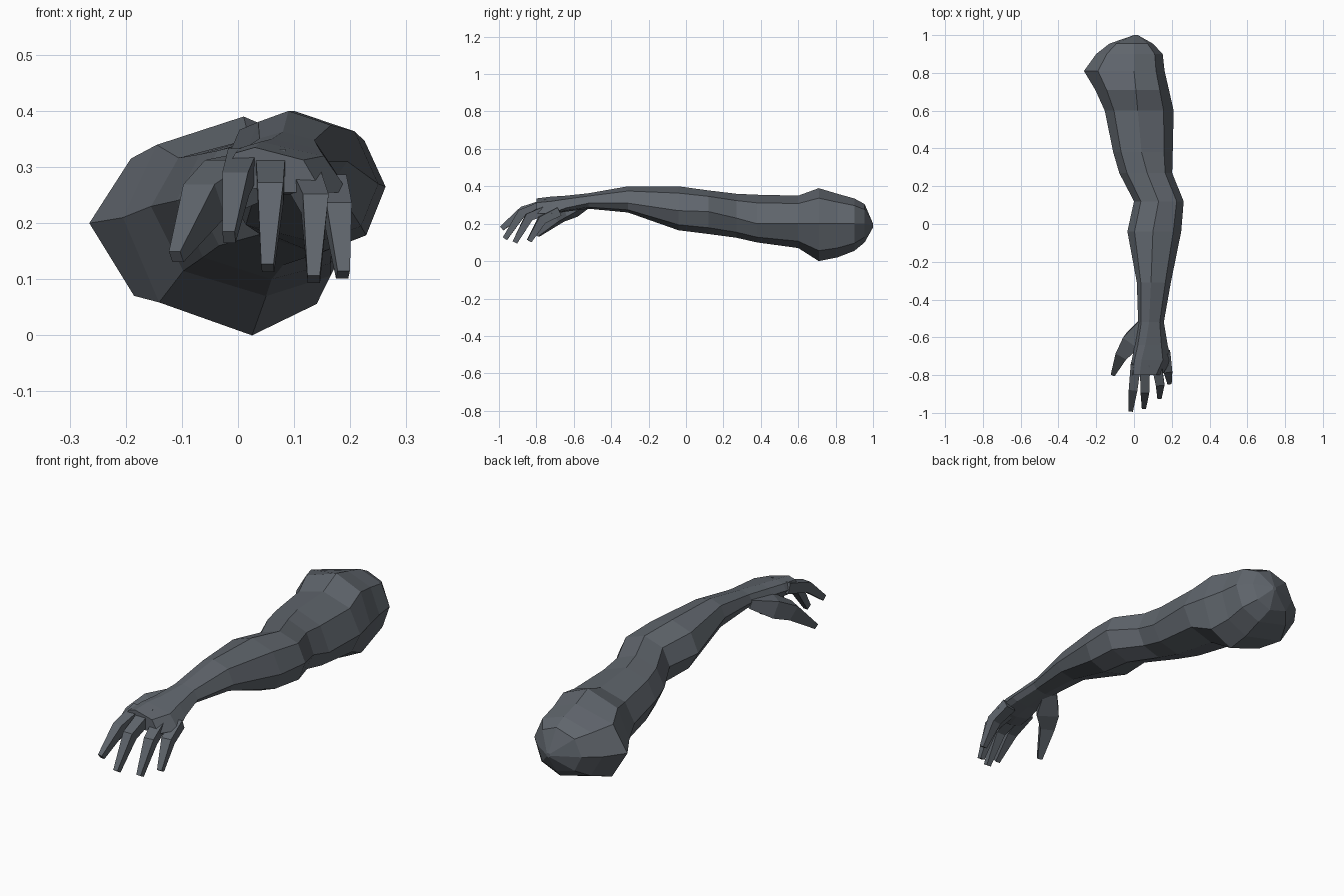
import bpy, math
from mathutils import Vector

skin = bpy.data.materials.new("slate grey")
skin.diffuse_color = (0.115, 0.13, 0.15, 1)


def loft(name, rings):
    """Skin a list of equal-sized rings and cap both ends."""
    n = len(rings[0])
    verts = [v for r in rings for v in r]
    faces = [tuple(range(n))[::-1], tuple(range(len(verts) - n, len(verts)))]
    for i in range(len(rings) - 1):
        for k in range(n):
            a, b = i * n + k, i * n + (k + 1) % n
            faces.append((a, b, b + n, a + n))
    me = bpy.data.meshes.new(name)
    me.from_pydata(verts, [], faces)
    me.materials.append(skin)
    ob = bpy.data.objects.new(name, me)
    bpy.context.collection.objects.link(ob)
    bpy.context.view_layer.objects.active = ob
    ob.select_set(True)
    bpy.ops.object.mode_set(mode='EDIT')
    bpy.ops.mesh.select_all(action='SELECT')
    bpy.ops.mesh.remove_doubles(threshold=0.0005)
    bpy.ops.mesh.normals_make_consistent(inside=False)
    bpy.ops.object.mode_set(mode='OBJECT')
    ob.select_set(False)
    return ob


def section(y, xl, zl, xt, zt, xr, zr, xb, zb, d=0.72):
    """Eight-sided section from its left, top, right and bottom points."""
    c = [(xl, zl), (xt, zt), (xr, zr), (xb, zb)]
    ring = []
    for k in range(4):
        (x0, z0), (x1, z1) = c[k], c[(k + 1) % 4]
        side, cap = ((x0, z0), (x1, z1)) if k % 2 == 0 else ((x1, z1), (x0, z0))
        ring.append((x0, y, z0))
        ring.append((cap[0] + (side[0] - cap[0]) * d, y,
                     side[1] + (cap[1] - side[1]) * d))
    return ring


# Arm: shoulder, upper arm, elbow, forearm, wrist, palm
profile = [
    (1.00, 0.00, 0.19, 0.01, 0.20, 0.02, 0.19, 0.01, 0.18),
    (0.955, -0.13, 0.20, 0.00, 0.305, 0.10, 0.20, 0.00, 0.10),
    (0.90, -0.20, 0.20, 0.00, 0.335, 0.152, 0.20, 0.02, 0.055),
    (0.81, -0.265, 0.20, 0.00, 0.36, 0.162, 0.20, 0.02, 0.02),
    (0.71, -0.205, 0.21, 0.01, 0.39, 0.185, 0.20, 0.025, 0.00),
    (0.60, -0.155, 0.23, 0.02, 0.35, 0.21, 0.20, 0.05, 0.07),
    (0.38, -0.11, 0.24, 0.04, 0.355, 0.205, 0.20, 0.06, 0.10),
    (0.27, -0.078, 0.25, 0.07, 0.36, 0.202, 0.23, 0.08, 0.125),
    (0.12, 0.00, 0.27, 0.13, 0.378, 0.263, 0.265, 0.14, 0.145),
    (-0.04, -0.035, 0.28, 0.10, 0.40, 0.25, 0.27, 0.14, 0.165),
    (-0.31, 0.015, 0.33, 0.09, 0.40, 0.195, 0.31, 0.10, 0.26),
    (-0.52, 0.022, 0.32, 0.08, 0.363, 0.158, 0.31, 0.09, 0.28),
    (-0.64, 0.005, 0.31, 0.06, 0.35, 0.178, 0.285, 0.09, 0.265),
    (-0.72, -0.012, 0.305, 0.04, 0.345, 0.197, 0.255, 0.09, 0.25),
    (-0.80, -0.018, 0.30, 0.03, 0.335, 0.150, 0.255, 0.06, 0.255),
]
loft("arm", [section(*p) for p in profile])


def digit(name, path, widths, heights):
    """Four-sided tapering finger through the path points."""
    pts = [Vector(p) for p in path]
    rings = []
    for i, p in enumerate(pts):
        t = (pts[min(i + 1, len(pts) - 1)] - pts[max(i - 1, 0)]).normalized()
        side = t.cross(Vector((0, 0, 1))).normalized()
        up = side.cross(t)
        w, h = side * widths[i], up * heights[i]
        rings.append([p + w + h, p - w + h, p - w - h, p + w - h])
    loft(name, rings)


# Four fingers curling down
fingers = {
    "index_finger": [(0.01, -0.74, 0.31), (-0.004, -0.87, 0.27), (-0.016, -0.985, 0.175)],
    "middle_finger": [(0.058, -0.74, 0.31), (0.058, -0.88, 0.255), (0.053, -0.968, 0.12)],
    "ring_finger": [(0.115, -0.72, 0.285), (0.137, -0.84, 0.235), (0.135, -0.915, 0.10)],
    "little_finger": [(0.165, -0.68, 0.265), (0.178, -0.77, 0.22), (0.187, -0.838, 0.108)],
}
for name, path in fingers.items():
    digit(name, path, (0.027, 0.023, 0.011), (0.024, 0.023, 0.013))

# Thumb with its thick base
digit("thumb", [(0.05, -0.53, 0.31), (-0.01, -0.62, 0.275),
                (-0.06, -0.685, 0.24), (-0.11, -0.795, 0.14)],
      (0.03, 0.05, 0.032, 0.011), (0.02, 0.04, 0.035, 0.012))
